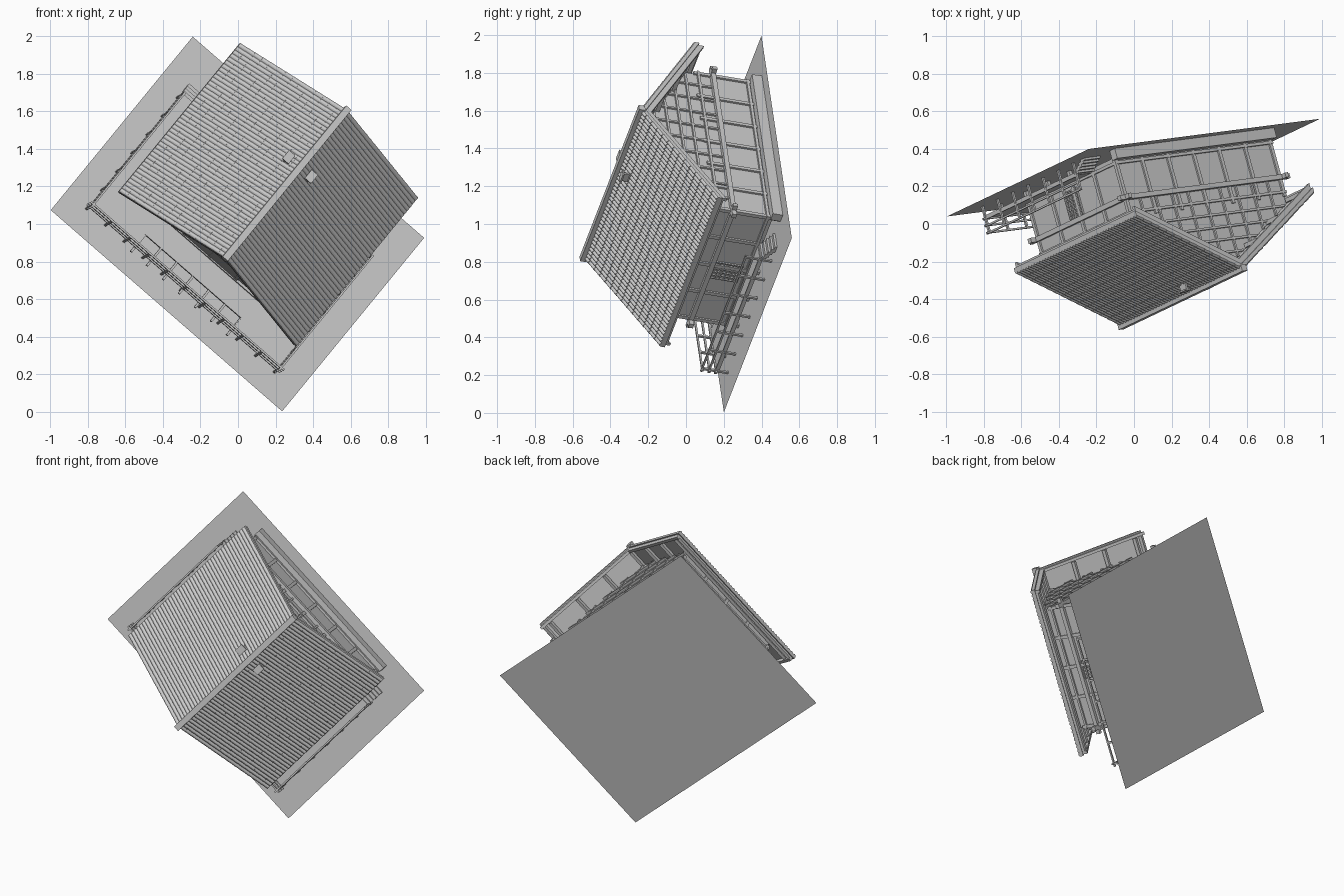
import bpy, bmesh, math
from mathutils import Matrix, Vector

if "Cube" in bpy.data.objects:
    bpy.data.objects.remove(bpy.data.objects["Cube"])

# Tilted frame: the whole building stands on a leaning ground slab
ux = Vector((0.751, 0.098, -0.653)).normalized()
uy = Vector((0.610, 0.289, 0.738))
uy = (uy - ux * uy.dot(ux)).normalized()
uz = ux.cross(uy)
FRAME = Matrix.Translation((-0.003, 0.30, 1.0)) @ Matrix((ux, uy, uz)).transposed().to_4x4()
HOUSE = FRAME @ Matrix.Translation((-0.012, 0, 0))


def finish(name, bm, frame=HOUSE):
    bmesh.ops.recalc_face_normals(bm, faces=bm.faces)
    me = bpy.data.meshes.new(name)
    bm.to_mesh(me)
    bm.free()
    ob = bpy.data.objects.new(name, me)
    bpy.context.collection.objects.link(ob)
    ob.matrix_world = frame
    return ob


def boxes(name, items):
    """items: (x0, x1, y0, y1, z0, z1)"""
    bm = bmesh.new()
    for x0, x1, y0, y1, z0, z1 in items:
        m = Matrix.Translation(((x0 + x1) / 2, (y0 + y1) / 2, (z0 + z1) / 2))
        m = m @ Matrix.Diagonal((x1 - x0, y1 - y0, z1 - z0, 1))
        bmesh.ops.create_cube(bm, size=1, matrix=m)
    return finish(name, bm)


def prism(name, outline, y0, y1):
    """Extrude an x-z outline along y"""
    bm = bmesh.new()
    a = [bm.verts.new((x, y0, z)) for x, z in outline]
    b = [bm.verts.new((x, y1, z)) for x, z in outline]
    bm.faces.new(a)
    bm.faces.new(b)
    for i in range(len(a)):
        j = (i + 1) % len(a)
        bm.faces.new((a[i], a[j], b[j], b[i]))
    return finish(name, bm)


def steps(a, b, n):
    return [a + (b - a) * i / n for i in range(n + 1)]


RZ, SLOPE, EAVE = 0.755, 0.575, 0.63
WX, WY0, WY1 = 0.545, -0.255, 0.505
RY0, RY1 = -0.415, 0.65


def under(x):
    return RZ - 0.03 - SLOPE * abs(x)


# Ground slab
bm = bmesh.new()
bmesh.ops.create_grid(bm, x_segments=1, y_segments=1, size=1,
                      matrix=Matrix.Diagonal((0.82, 0.623, 1, 1)))
finish("ground_plate", bm, FRAME)

# Walls with gable ends
prism("walls", [(-WX, 0.04), (WX, 0.04), (WX, under(WX)), (0, under(0)), (-WX, under(WX))], WY0, WY1)

# Tiled roof slopes: ribs run down the slope, rows overlap
RIBS, SUB, ROWS = 44, 6, 14
prof = [(RY0 + (RY1 - RY0) * i / (RIBS * SUB), 0.009 * abs(math.sin(math.pi * i / SUB)))
        for i in range(RIBS * SUB + 1)]
for side, label in ((-1, "left"), (1, "right")):
    bm = bmesh.new()
    rings = []
    for k in range(ROWS):
        for x, lift in ((EAVE * k / ROWS, 0), (EAVE * (k + 1) / ROWS, 0.003)):
            z = RZ - SLOPE * x
            ring = [bm.verts.new((side * x, y, z + h + lift)) for y, h in prof]
            ring += [bm.verts.new((side * x, RY1, z - 0.022)), bm.verts.new((side * x, RY0, z - 0.022))]
            rings.append(ring)
    for a, b in zip(rings, rings[1:]):
        for i in range(len(a)):
            j = (i + 1) % len(a)
            bm.faces.new((a[i], a[j], b[j], b[i]))
    bm.faces.new(rings[0])
    bm.faces.new(rings[-1])
    finish("roof_slope_" + label, bm)

# Ridge cap and small ridge vents
boxes("ridge_cap", [(-0.018, 0.018, RY0 - 0.01, RY1 + 0.01, 0.74, 0.775)])
vents = []
for s in (-1, 1):
    x = 0.08 * s
    vents += [(x - 0.006, x + 0.006, 0.215, 0.265, 0.69, 0.75),
              (x - 0.022, x + 0.022, 0.21, 0.27, 0.748, 0.756)]
boxes("roof_vents", vents)

# Barge boards under both roof ends
for label, y in (("front", RY0 + 0.008), ("back", RY1 - 0.026)):
    t0, t1, e = 0.02, 0.055, EAVE - 0.01
    prism("barge_board_" + label,
          [(-e, RZ - t0 - SLOPE * e), (0, RZ - t0), (e, RZ - t0 - SLOPE * e),
           (e, RZ - t1 - SLOPE * e), (0, RZ - t1), (-e, RZ - t1 - SLOPE * e)], y, y + 0.018)

# Purlins carrying the overhang, and eave boards
purlins = [(x - 0.01, x + 0.01, RY0 + 0.03, RY1 - 0.03, under(x) - 0.02, under(x) + 0.002)
           for x in steps(-0.57, 0.57, 6)]
for s in (-1, 1):
    x = s * (EAVE - 0.02)
    purlins.append((x - 0.01, x + 0.01, RY0 + 0.01, RY1 - 0.01, under(x) - 0.015, under(x) + 0.005))
boxes("roof_purlins", purlins)

# Wall posts down to the ground
P = 0.010
posts = [(x - P, x + P, y - P, y + P, 0, 0.37) for x in steps(-WX, WX, 6) for y in (WY0, WY1)]
posts += [(x - P, x + P, y - P, y + P, 0, 0.40) for x in (-WX, WX) for y in steps(WY0, WY1, 4)[1:-1]]
boxes("wall_posts", posts)

# Horizontal beams round the walls, ends projecting
beams = []
for z, t, d, o in ((0.265, 0.013, 0.026, 0.055), (0.07, 0.008, 0.014, 0.014), (0.345, 0.007, 0.014, 0.014)):
    for y, s in ((WY0, -1), (WY1, 1)):
        a, b = sorted((y, y + s * d))
        beams.append((-WX - o, WX + o, a, b, z - t, z + t))
    for s in (-1, 1):
        a, b = sorted((s * WX, s * (WX + d * 0.8)))
        beams.append((a, b, WY0 - o, WY1 + o, z - t, z + t))
boxes("wall_beams", beams)

# Timber grid in the gables
grid = []
for y in (WY0, WY1):
    for z in (0.42, 0.49, 0.56, 0.63):
        h = (RZ - 0.035 - z) / SLOPE
        grid.append((-h, h, y - 0.013, y + 0.013, z - 0.006, z + 0.006))
    for x in steps(-0.45, 0.45, 8):
        grid.append((x - 0.006, x + 0.006, y - 0.010, y + 0.010, 0.27, under(x)))
boxes("gable_grid", grid)

# Lattice windows on both side walls
lattice = []
for s in (-1, 1):
    a, b = sorted((s * (WX - 0.005), s * (WX + 0.010)))
    for y in steps(0.04, 0.15, 5):
        lattice.append((a, b, y - 0.003, y + 0.003, 0.10, 0.25))
    for z in steps(0.10, 0.25, 6):
        lattice.append((a, b, 0.037, 0.153, z - 0.003, z + 0.003))
boxes("window_lattice", lattice)

# Front door panels
boxes("front_doors", [(x - 0.08, x + 0.08, WY0 - 0.008, WY0 + 0.005, 0.08, 0.25) for x in (-0.09, 0.09)])

# Low sill along the back wall
boxes("back_sill", [(-0.565, 0.565, WY1, 0.55, 0, 0.055)])

# Deck wrapping three sides, set back in the middle of the front
DX, DY, DE, DZ = 0.665, -0.487, 0.31, 0.065
deck = [(-0.34, 0.34, -0.40, WY0, DZ - 0.015, DZ)]
for s in (-1, 1):
    a, b = sorted((s * 0.34, s * DX))
    deck.append((a, b, DY, WY0, DZ - 0.015, DZ))
    a, b = sorted((s * WX, s * DX))
    deck.append((a, b, WY0, DE, DZ - 0.015, DZ))
boxes("deck", deck)
boxes("deck_joists", [(x - 0.006, x + 0.006, DY - 0.035, -0.39, DZ - 0.018, DZ - 0.004)
                      for x in steps(-0.34, 0.34, 6)])

# Railing: posts and three rails
R = 0.006
rail_posts = [(x - R, x + R, DY - R, DY + R, 0, 0.15) for x in steps(-DX, DX, 10)]
rails = []
for s in (-1, 1):
    x = s * DX
    rail_posts += [(x - R, x + R, y - R, y + R, 0, 0.15) for y in steps(DY, DE, 6)[1:]]
for z in (0.068, 0.105, 0.145):
    rails.append((-DX - 0.02, DX + 0.02, DY - 0.005, DY + 0.005, z - 0.005, z + 0.005))
    for s in (-1, 1):
        rails.append((s * DX - 0.005, s * DX + 0.005, DY - 0.02, DE + 0.01, z - 0.005, z + 0.005))
boxes("railing_posts", rail_posts)
boxes("railing_rails", rails)

# Steps at the back end of each side deck
treads = []
for s in (-1, 1):
    a, b = sorted((s * 0.555, s * 0.665))
    for i in range(5):
        y, z = DE + i * 0.02, 0.06 - i * 0.012
        treads.append((a, b, y, y + 0.02, max(z - 0.025, 0), z))
boxes("side_steps", treads)
